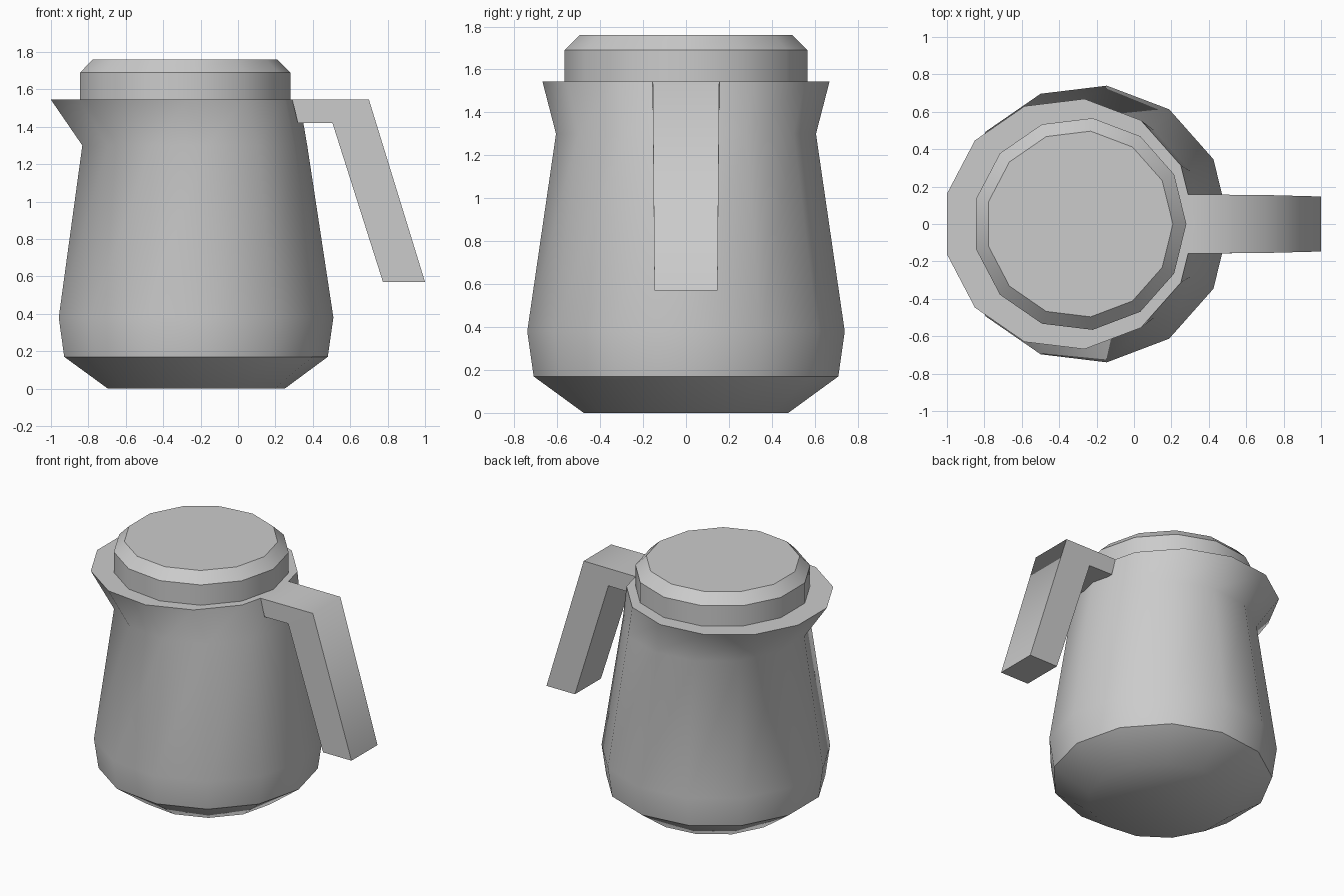
import bpy, bmesh
from math import cos, sin, tau, radians

if "Cube" in bpy.data.objects:
    bpy.data.objects.remove(bpy.data.objects["Cube"])

SIDES = 13


def add_object(name, bm):
    bmesh.ops.recalc_face_normals(bm, faces=bm.faces)
    mesh = bpy.data.meshes.new(name)
    bm.to_mesh(mesh)
    bm.free()
    obj = bpy.data.objects.new(name, mesh)
    bpy.context.collection.objects.link(obj)
    return obj


def bridge(bm, a, b):
    n = len(a)
    return [bm.faces.new((a[i], a[(i + 1) % n], b[(i + 1) % n], b[i])) for i in range(n)]


def stacked_rings(name, rings, angle):
    """Closed 13-sided solid through rings of (centre x, radius, z)."""
    bm = bmesh.new()
    loops = [[bm.verts.new((cx + r * cos(tau * i / SIDES), r * sin(tau * i / SIDES), z))
              for i in range(SIDES)] for cx, r, z in rings]
    for a, b in zip(loops, loops[1:]):
        bridge(bm, a, b)
    bm.faces.new(loops[0])
    bm.faces.new(loops[-1])
    obj = add_object(name, bm)
    bpy.ops.object.select_all(action='DESELECT')
    obj.select_set(True)
    bpy.context.view_layer.objects.active = obj
    bpy.ops.object.shade_smooth_by_angle(angle=radians(angle))
    return obj


# Body: the rim ring is shifted to the left to form the pouring lip
stacked_rings("jug_body", [
    (-0.230, 0.480, 0.00),
    (-0.235, 0.715, 0.17),
    (-0.235, 0.745, 0.38),
    (-0.240, 0.610, 1.30),
    (-0.346, 0.674, 1.545),
], 44)

# Lid with bevelled top edge
stacked_rings("lid", [
    (-0.290, 0.570, 1.545),
    (-0.290, 0.570, 1.69),
    (-0.292, 0.500, 1.76),
], 35)

# Handle: bent bar, sections given as (outer x, z), (inner x, z), half width
sections = [
    ((0.29, 1.545), (0.32, 1.42), 0.158),
    ((0.70, 1.545), (0.505, 1.42), 0.155),
    ((1.00, 0.57), (0.775, 0.57), 0.147),
]
bm = bmesh.new()
loops = [[bm.verts.new((p[0], y, p[1])) for p, y in ((o, -w), (o, w), (i, w), (i, -w))]
         for o, i, w in sections]
for a, b in zip(loops, loops[1:]):
    bridge(bm, a, b)[0].smooth = True  # outer strip is shaded smoothly round the bend
bm.faces.new(loops[0])
bm.faces.new(loops[-1])
add_object("handle", bm)
